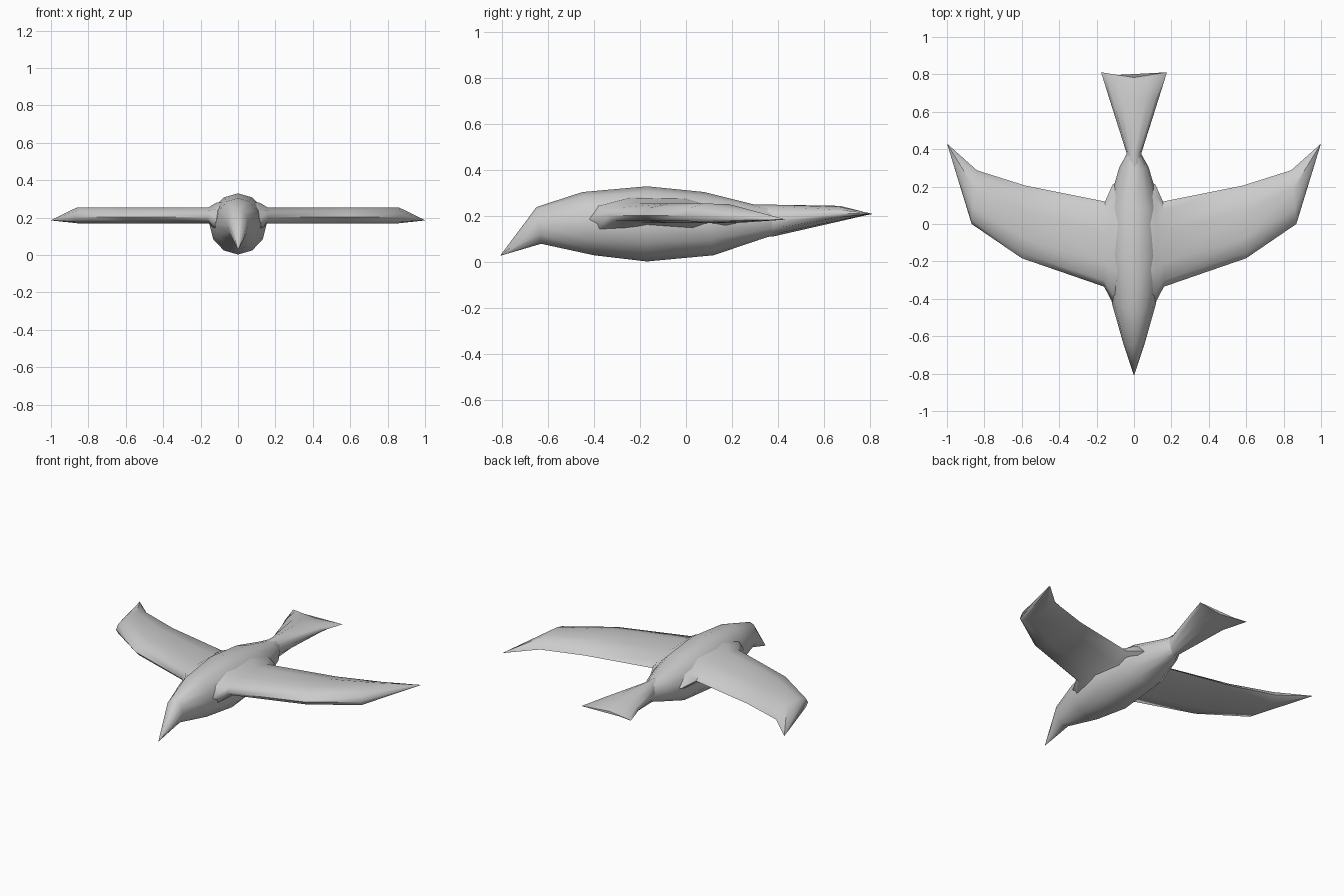
import bpy, bmesh, math

if "Cube" in bpy.data.objects:
    bpy.data.objects.remove(bpy.data.objects["Cube"])


def loft(name, rings, mirror=False):
    """Skin a list of equal-length rings, cap the ends and smooth the result."""
    bm = bmesh.new()
    loops = [[bm.verts.new(p) for p in ring] for ring in rings]
    n = len(loops[0])
    for a, b in zip(loops, loops[1:]):
        for i in range(n):
            j = (i + 1) % n
            bm.faces.new((a[i], a[j], b[j], b[i]))
    bm.faces.new(loops[0])
    bm.faces.new(loops[-1])
    bmesh.ops.remove_doubles(bm, verts=bm.verts[:], dist=0.0005)
    bmesh.ops.recalc_face_normals(bm, faces=bm.faces[:])
    mesh = bpy.data.meshes.new(name)
    bm.to_mesh(mesh)
    bm.free()
    obj = bpy.data.objects.new(name, mesh)
    bpy.context.collection.objects.link(obj)
    if mirror:
        obj.modifiers.new("mirror", 'MIRROR').use_axis[0] = True
    bpy.ops.object.select_all(action='DESELECT')
    obj.select_set(True)
    bpy.context.view_layer.objects.active = obj
    bpy.ops.object.shade_smooth_by_angle(angle=math.radians(55))
    return obj


def oval(y_top, z_top, y_bot, z_bot, half_w, notch=0.0, n=12):
    """Upright oval; notch pushes its outer edges backwards."""
    ring = []
    for i in range(n):
        a = 2 * math.pi * i / n
        s, c = math.sin(a), (math.cos(a) + 1) / 2
        ring.append((half_w * s,
                     y_bot + (y_top - y_bot) * c + notch * abs(s),
                     z_bot + (z_top - z_bot) * c))
    return ring


# Body with beak: top y, top z, bottom y, bottom z, half width
loft("body", [oval(*r) for r in [
    (-0.807, 0.030, -0.807, 0.028, 0.001),
    (-0.65, 0.24, -0.63, 0.08, 0.057),
    (-0.45, 0.305, -0.40, 0.03, 0.118),
    (-0.17, 0.33, -0.17, 0.003, 0.153),
    (0.08, 0.305, 0.12, 0.03, 0.138),
    (0.29, 0.252, 0.32, 0.098, 0.078),
    (0.39, 0.24, 0.39, 0.12, 0.03)]])

# Forked tail
loft("tail", [oval(*r) for r in [
    (0.28, 0.25, 0.28, 0.11, 0.04),
    (0.38, 0.25, 0.38, 0.112, 0.04),
    (0.67, 0.245, 0.67, 0.178, 0.132),
    (0.783, 0.213, 0.783, 0.207, 0.176, 0.028)]])

# Wings: lead x, lead y, trail x, trail y, low z, high z
SECTION = [(0, .4), (.07, .78), (.28, 1), (.65, .97), (.9, .7),
           (1, .3), (.75, 0), (.3, 0), (.06, .1)]


def wing_ring(lx, ly, tx, ty, z0, z1):
    return [(lx + (tx - lx) * u, ly + (ty - ly) * u, z0 + (z1 - z0) * v)
            for u, v in SECTION]


loft("wings", [wing_ring(*r) for r in [
    (0.06, -0.44, 0.06, 0.25, 0.11, 0.285),
    (0.115, -0.42, 0.115, 0.21, 0.125, 0.28),
    (0.16, -0.335, 0.155, 0.12, 0.17, 0.255),
    (0.60, -0.183, 0.58, 0.205, 0.17, 0.255),
    (0.868, 0.0, 0.84, 0.287, 0.17, 0.255),
    (0.999, 0.428, 1.0, 0.43, 0.185, 0.187)]], mirror=True)
